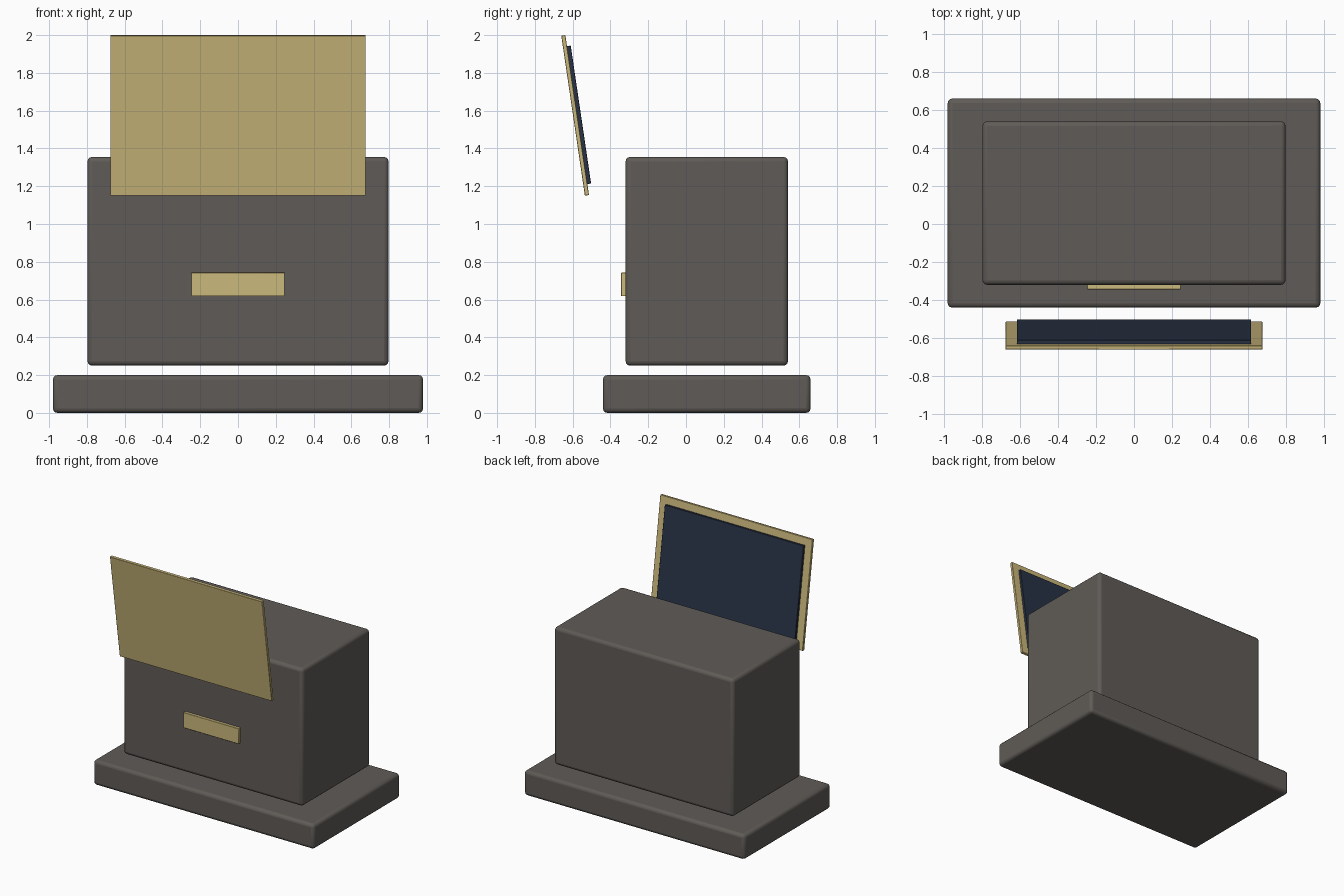
import bpy
import math
from mathutils import Matrix, Vector

if "Cube" in bpy.data.objects:
    bpy.data.objects.remove(bpy.data.objects["Cube"])


def material(name, rgb):
    m = bpy.data.materials.new(name)
    m.diffuse_color = (*rgb, 1)
    m.use_nodes = True
    m.node_tree.nodes["Principled BSDF"].inputs["Base Color"].default_value = m.diffuse_color
    return m


stone = material("dark_stone", (0.115, 0.105, 0.095))
gold = material("gold", (0.60, 0.48, 0.20))
navy = material("navy", (0.022, 0.032, 0.06))


def box(name, size, centre, mat, bevel, segments=3, tilt=0.0):
    """Bevelled box, optionally tilted about the x axis."""
    bpy.ops.mesh.primitive_cube_add(size=1, location=centre)
    ob = bpy.context.object
    ob.name = name
    ob.data.transform(Matrix.Diagonal((*size, 1)))
    ob.rotation_euler.x = tilt
    ob.data.materials.append(mat)
    mod = ob.modifiers.new("bevel", 'BEVEL')
    mod.width = bevel
    mod.segments = segments
    bpy.ops.object.shade_smooth_by_angle(angle=math.radians(40))
    return ob


# Wide plinth and the block floating just above it
box("plinth", (1.96, 1.10, 0.20), (0, 0.11, 0.10), stone, 0.025)
box("body", (1.594, 0.86, 1.105), (0, 0.11, 0.8025), stone, 0.025)

# Small plate on the front of the body
box("front_plate", (0.494, 0.025, 0.124), (0, -0.331, 0.68), gold, 0.002, 1)

# Leaning panel in front, with a dark inset sheet on its rear face
tilt = math.radians(8.4)
centre = Vector((0, -0.587, 1.575))
normal = Vector((0, math.cos(tilt), math.sin(tilt)))
box("panel_frame", (1.352, 0.022, 0.856), centre, gold, 0.002, 1, tilt)
box("panel_sheet", (1.232, 0.022, 0.738), centre + normal * 0.02, navy, 0.002, 1, tilt)
